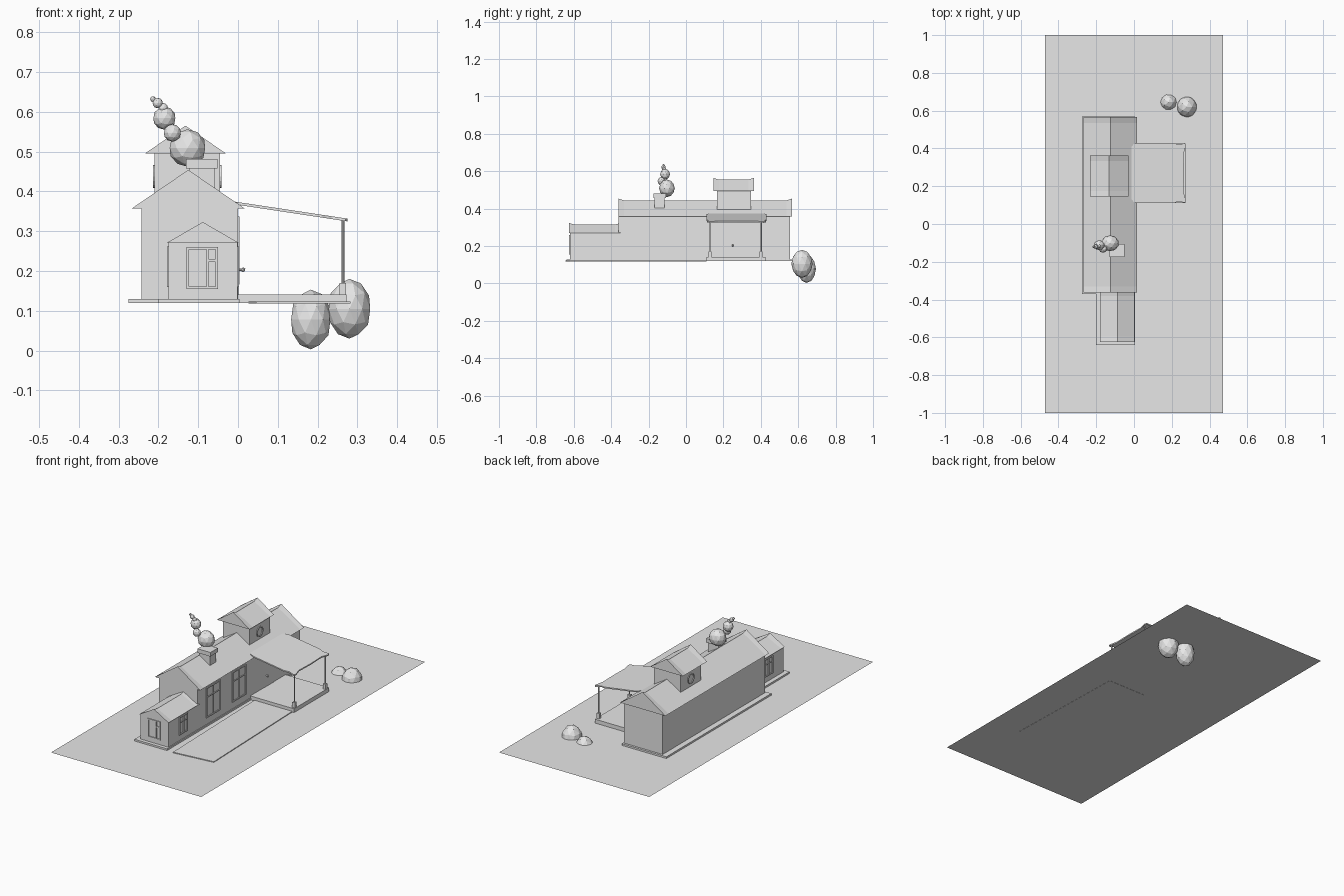
import bpy, bmesh, math
from mathutils import Matrix, Vector

if "Cube" in bpy.data.objects:
    bpy.data.objects.remove(bpy.data.objects["Cube"])

grey = bpy.data.materials.new("plain grey")
grey.diffuse_color = (0.8, 0.8, 0.8, 1)
grey.use_nodes = True
grey.node_tree.nodes["Principled BSDF"].inputs["Base Color"].default_value = grey.diffuse_color

G = 0.119  # ground level


def add(name, bm):
    me = bpy.data.meshes.new(name)
    bmesh.ops.recalc_face_normals(bm, faces=bm.faces)
    bm.to_mesh(me)
    bm.free()
    me.materials.append(grey)
    ob = bpy.data.objects.new(name, me)
    bpy.context.collection.objects.link(ob)
    return ob


def put_box(bm, x, y, z):
    size = [b - a for a, b in (x, y, z)]
    mid = [(a + b) / 2 for a, b in (x, y, z)]
    bmesh.ops.create_cube(bm, size=1, matrix=Matrix.Translation(mid) @ Matrix.Diagonal((*size, 1)))


def boxes(name, *parts):
    bm = bmesh.new()
    for p in parts:
        put_box(bm, *p)
    return add(name, bm)


def prism(name, outline, z0, z1):
    """Extruded plan outline; z0 and z1 are functions of x."""
    bm = bmesh.new()
    low = [bm.verts.new((x, y, z0(x))) for x, y in outline]
    top = [bm.verts.new((x, y, z1(x))) for x, y in outline]
    bm.faces.new(low)
    bm.faces.new(top)
    n = len(outline)
    for i in range(n):
        j = (i + 1) % n
        bm.faces.new((low[i], low[j], top[j], top[i]))
    return add(name, bm)


def roof(name, x, y, eave, ridge, lift=0.01, run=0.03):
    """Gabled roof along y whose ridge kicks up at both ends."""
    bm = bmesh.new()
    rows = []
    for yy, dz in ((y[0], lift), (y[0] + run, 0), (y[1] - run, 0), (y[1], lift)):
        rows.append([bm.verts.new(c) for c in (
            (x[0], yy, eave), ((x[0] + x[1]) / 2, yy, ridge + dz), (x[1], yy, eave))])
    for a, b in zip(rows, rows[1:]):
        for i in range(3):
            j = (i + 1) % 3
            bm.faces.new((a[i], a[j], b[j], b[i]))
    bm.faces.new(rows[0])
    bm.faces.new(rows[-1])
    return add(name, bm)


def blob(name, centre, radii, subdiv=2):
    bm = bmesh.new()
    bmesh.ops.create_icosphere(bm, subdivisions=subdiv, radius=1,
                               matrix=Matrix.Translation(centre) @ Matrix.Diagonal((*radii, 1)))
    return add(name, bm)


def rod(name, a, b, r, sides=8):
    a, b = Vector(a), Vector(b)
    d = b - a
    bm = bmesh.new()
    bmesh.ops.create_cone(bm, cap_ends=True, segments=sides, radius1=r, radius2=r, depth=d.length,
                          matrix=Matrix.Translation((a + b) / 2) @ d.to_track_quat('Z', 'Y').to_matrix().to_4x4())
    return add(name, bm)


def side_window(name, face, y, z, out=0.004, bar=0.007):
    """Frame with mullions on a wall facing x."""
    x = (min(face, face + out), max(face, face + out))
    ym, zm = (y[0] + y[1]) / 2, z[0] + 0.68 * (z[1] - z[0])
    boxes(name,
          (x, (y[0], y[0] + bar), z), (x, (y[1] - bar, y[1]), z),
          (x, y, (z[0], z[0] + bar)), (x, y, (z[1] - bar, z[1])),
          (x, (ym - bar / 3, ym + bar / 3), z),
          (x, y, (zm - bar / 3, zm + bar / 3)))


# Ground sheet
bm = bmesh.new()
bmesh.ops.create_grid(bm, x_segments=1, y_segments=1, size=1,
                      matrix=Matrix.Translation((0, 0, G)) @ Matrix.Diagonal((0.47, 1, 1, 1)))
add("ground", bm)

# Foundations
boxes("main_base", ((-0.275, 0.004), (-0.37, 0.568), (G, 0.129)))
boxes("annex_base", ((-0.20, 0.004), (-0.64, -0.37), (G, 0.129)))

# Main hall
boxes("main_walls", ((-0.243, 0), (-0.36, 0.556), (0.129, 0.358)))
roof("main_roof", (-0.267, 0.017), (-0.362, 0.566), 0.357, 0.444)
for i, y in enumerate(((-0.285, -0.16), (-0.055, 0.07))):
    side_window(f"hall_window_{i + 1}", 0, y, (0.166, 0.337))

# Front annex
boxes("annex_walls", ((-0.175, -0.001), (-0.62, -0.36), (0.129, 0.272)))
roof("annex_roof", (-0.18, 0.003), (-0.625, -0.35), 0.27, 0.315, 0.008)
side_window("annex_right_window", -0.001, (-0.524, -0.449), (0.16, 0.262))
side_window("annex_left_window", -0.175, (-0.524, -0.449), (0.16, 0.262), -0.004)
yf = (-0.625, -0.62)
boxes("annex_front_window",
      ((-0.129, -0.123), yf, (0.155, 0.26)), ((-0.056, -0.05), yf, (0.155, 0.26)),
      ((-0.129, -0.05), yf, (0.155, 0.161)), ((-0.129, -0.05), yf, (0.254, 0.26)),
      ((-0.079, -0.074), yf, (0.155, 0.26)), ((-0.076, -0.05), yf, (0.222, 0.230)))

# Tower with round windows
boxes("tower_walls", ((-0.21, -0.045), (0.166, 0.348), (0.36, 0.497)))
roof("tower_roof", (-0.234, -0.03), (0.146, 0.363), 0.495, 0.555)
for side, x in (("left", -0.21), ("right", -0.045)):
    s = -1 if side == "left" else 1
    bm = bmesh.new()
    inner, outer = [], []
    for k in range(16):
        a = k * math.tau / 16
        for r, ring in ((0.023, inner), (0.029, outer)):
            ring.append(bm.verts.new((x + s * 0.004, 0.257 + r * math.cos(a), 0.437 + r * math.sin(a))))
    faces = [bm.faces.new((inner[k], inner[(k + 1) % 16], outer[(k + 1) % 16], outer[k])) for k in range(16)]
    ext = bmesh.ops.extrude_face_region(bm, geom=faces)
    for v in ext["geom"]:
        if isinstance(v, bmesh.types.BMVert):
            v.co.x -= s * 0.005
    add(f"round_window_{side}", bm)

# Chimney and smoke puffs
boxes("chimney", ((-0.122, -0.058), (-0.168, -0.114), (0.38, 0.46)))
boxes("chimney_cap", ((-0.131, -0.051), (-0.174, -0.107), (0.458, 0.481)))
puffs = ((-0.127, -0.102, 0.509, 0.047), (-0.165, -0.132, 0.547, 0.022),
         (-0.185, -0.112, 0.584, 0.029), (-0.188, -0.118, 0.61, 0.012),
         (-0.202, -0.12, 0.622, 0.013), (-0.214, -0.12, 0.632, 0.007))
for i, (x, y, z, r) in enumerate(puffs):
    blob(f"smoke_puff_{i + 1}", (x, y, z), (r, 0.9 * r, r))

# Porch deck, door and knob
boxes("porch_deck", ((0, 0.273), (0.11, 0.425), (G, 0.141)))
boxes("porch_door", ((0, 0.002), (0.235, 0.315), (0.141, 0.30)))
rod("door_knob_stem", (0, 0.25, 0.203), (0.012, 0.25, 0.203), 0.003)
blob("door_knob", (0.013, 0.25, 0.203), (0.006, 0.006, 0.006), 1)

# Sloping canopy: rounded wall side, corners pulled out to the posts
half = [(0.265, 0.0), (0.262, 0.10), (0.275, 0.145), (0.270, 0.158), (0.235, 0.150), (0.21, 0.16),
        (0.02, 0.16), (-0.003, 0.152), (-0.015, 0.135)]
outline = [(x, 0.27 + y) for x, y in half] + [(x, 0.27 - y) for x, y in reversed(half[1:])]
prism("canopy", outline, lambda x: 0.366 - 0.151 * x, lambda x: 0.373 - 0.151 * x)
for side, y in (("front", 0.128), ("back", 0.402)):
    rod(f"{side}_post", (0.264, y, 0.141), (0.264, y, 0.33), 0.0035)
    boxes(f"{side}_post_foot", ((0.255, 0.272), (y - 0.008, y + 0.008), (0.141, 0.17)))

# Garden path
prism("path", [(0.026, 0.11), (0.262, 0.11), (0.283, -0.62), (0.045, -0.645)],
      lambda x: G - 0.001, lambda x: 0.1235)

# Bushes
blob("bush_small", (0.183, 0.645, 0.078), (0.052, 0.05, 0.075))
blob("bush_large", (0.28, 0.62, 0.105), (0.055, 0.057, 0.075))
